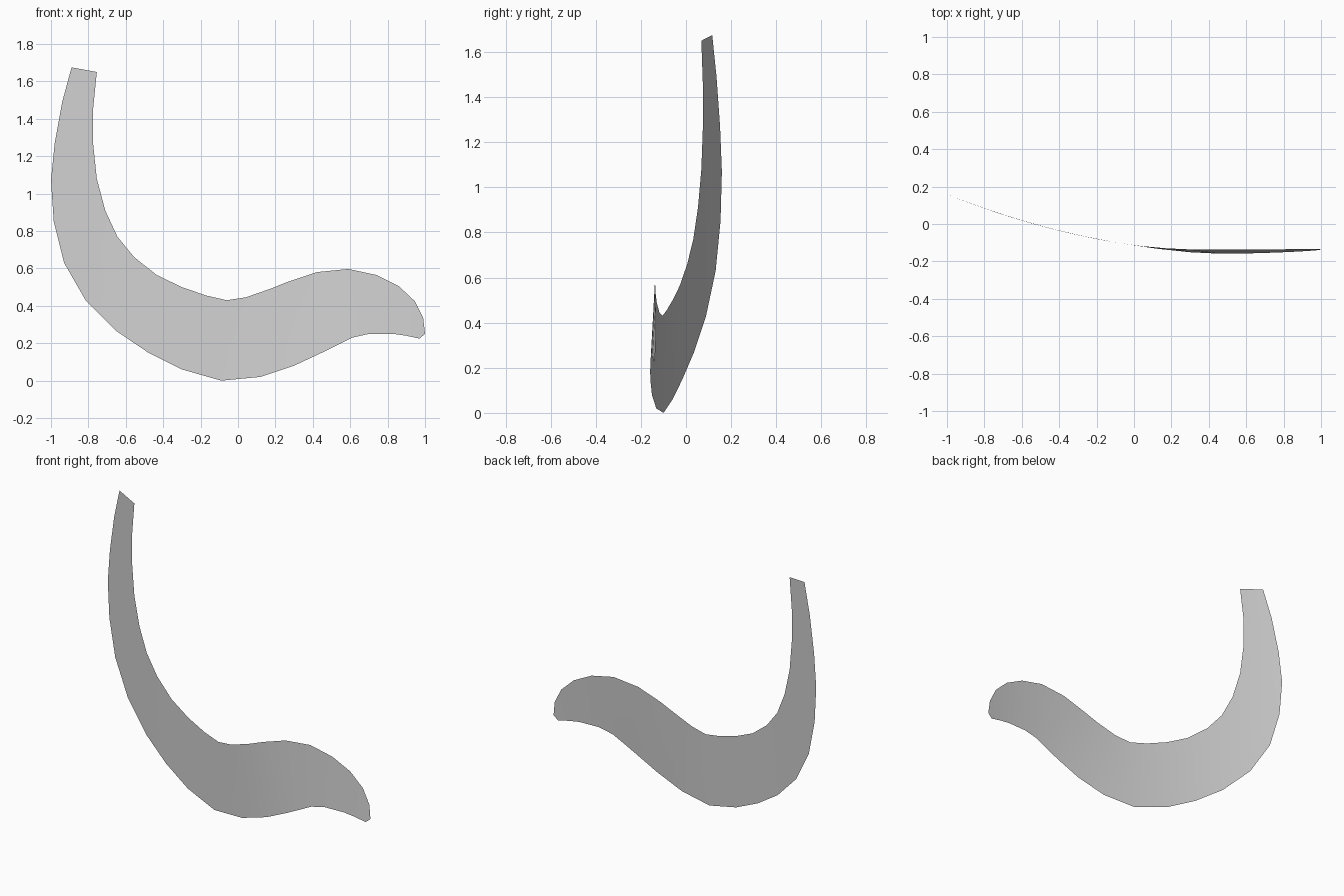
import bpy
import bmesh
from mathutils import Vector

default_cube = bpy.data.objects.get("Cube")
if default_cube:
    bpy.data.objects.remove(default_cube, do_unlink=True)

# Matching points along the two edges of the ribbon, as (x, z)
outer_edge = [(-.89, 1.675), (-.94, 1.49), (-.98, 1.27), (-1, 1.07), (-.985, .85),
              (-.93, .63), (-.815, .43), (-.65, .265), (-.48, .15), (-.3, .06),
              (-.09, 0), (.12, .02), (.3, .08), (.45, .15), (.53, .19),
              (.61, .23), (.7, .25), (.83, .25), (.9, .24), (.97, .225)]
inner_edge = [(-.755, 1.65), (-.775, 1.45), (-.775, 1.27), (-.755, 1.08), (-.71, .91),
              (-.645, .77), (-.555, .66), (-.435, .565), (-.3, .5), (-.17, .455),
              (-.06, .43), (.04, .445), (.17, .49), (.27, .53), (.42, .58),
              (.59, .597), (.74, .565), (.86, .505), (.945, .425), (.99, .335)]
tip = Vector((1, .25))
STRIPS = 4


def bend(x, z):
    """Depth of the gently curved sheet: a parabola in x, leaning back at the blunt end."""
    curve = -.143 + .118 * (x - .6) ** 2
    bulge = -.013 * (1 - min(x, 0) ** 2)
    lean = .055 * min(1, max(0, 2 * x)) * (z - .25)
    return curve + bulge + lean


def make_material(name, colour):
    material = bpy.data.materials.new(name)
    material.use_nodes = True
    material.diffuse_color = colour
    shader = material.node_tree.nodes["Principled BSDF"]
    shader.inputs["Base Color"].default_value = colour
    return material


def add_point(bm, point):
    x, z = point
    return bm.verts.new((x, bend(x, z), z))


# Curved ribbon, lofted between the two edges
bm = bmesh.new()
rows = []
for outer, inner in zip(outer_edge, inner_edge):
    start, end = Vector(outer), Vector(inner)
    rows.append([add_point(bm, start.lerp(end, i / STRIPS)) for i in range(STRIPS + 1)])
for row, following in zip(rows, rows[1:]):
    for i in range(STRIPS):
        bm.faces.new((row[i], following[i], following[i + 1], row[i + 1]))

# Small fan closing the rounded end
tip_vertex = add_point(bm, tip)
for low, high in zip(rows[-1], rows[-1][1:]):
    bm.faces.new((low, tip_vertex, high))

mesh = bpy.data.meshes.new("curved_ribbon")
bm.to_mesh(mesh)
bm.free()
mesh.materials.append(make_material("light grey", (.64, .64, .64, 1)))
ribbon = bpy.data.objects.new("curved_ribbon", mesh)
bpy.context.collection.objects.link(ribbon)

# Smooth shading
bpy.ops.object.select_all(action="DESELECT")
ribbon.select_set(True)
bpy.context.view_layer.objects.active = ribbon
bpy.ops.object.shade_smooth_by_angle()
